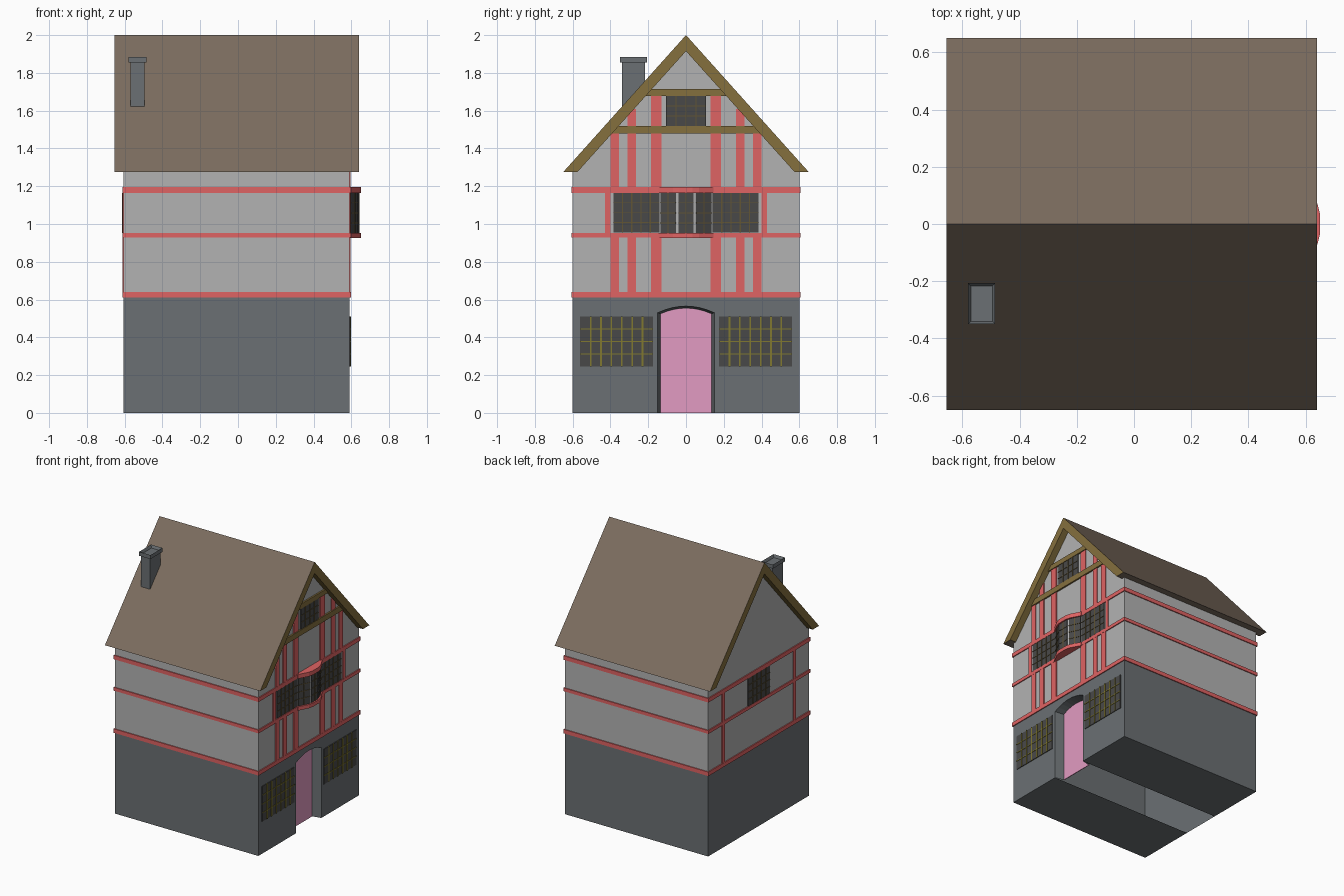
import bpy, bmesh, math
from mathutils import Vector

if "Cube" in bpy.data.objects:
    bpy.data.objects.remove(bpy.data.objects["Cube"])


def mat(name, r, g, b):
    m = bpy.data.materials.new(name)
    m.diffuse_color = (r, g, b, 1)
    m.use_nodes = True
    m.node_tree.nodes["Principled BSDF"].inputs["Base Color"].default_value = m.diffuse_color
    return m


STONE = mat("grey stone", .146, .162, .172)
PLASTER = mat("pale plaster", .45, .45, .45)
BEAM = mat("red timber", .74, .125, .125)
ROOF = mat("brown thatch", .20, .152, .114)
GOLD = mat("ochre timber", .235, .16, .048)
DOOR = mat("pink door", .76, .33, .54)
GLASS = mat("dark glass", .066, .066, .066)
OLIVE = mat("olive lead", .22, .19, .03)
BRONZE = mat("dark bronze lead", .12, .09, .035)

XF, XB, W = .59, -.605, .6       # facade plane, back plane, half width
TOP = .612                       # top of stone storey


def finish(name, bm, mats, rule=None):
    bmesh.ops.recalc_face_normals(bm, faces=bm.faces)
    bm.normal_update()
    if rule:
        for f in bm.faces:
            f.material_index = rule(f)
    me = bpy.data.meshes.new(name)
    bm.to_mesh(me)
    bm.free()
    for m in mats:
        me.materials.append(m)
    ob = bpy.data.objects.new(name, me)
    bpy.context.collection.objects.link(ob)
    return ob


def extrude_points(bm, pts, vec):
    a = [bm.verts.new(p) for p in pts]
    b = [bm.verts.new(Vector(p) + Vector(vec)) for p in pts]
    bm.faces.new(a)
    bm.faces.new(b[::-1])
    n = len(a)
    for i in range(n):
        j = (i + 1) % n
        bm.faces.new((a[i], b[i], b[j], a[j]))


def add_box(bm, x0, x1, y0, y1, z0, z1):
    extrude_points(bm, [(x0, y0, z0), (x1, y0, z0), (x1, y1, z0), (x0, y1, z0)], (0, 0, z1 - z0))


def boxes(name, items, m):
    bm = bmesh.new()
    for b in items:
        add_box(bm, *b)
    return finish(name, bm, [m])


def gable_prism(name, profile, x0, x1, mats, rule=None):
    bm = bmesh.new()
    extrude_points(bm, [(x0, y, z) for y, z in profile], (x1 - x0, 0, 0))
    return finish(name, bm, mats, rule)


def plan_prism(name, outline, z0, z1, m):
    bm = bmesh.new()
    extrude_points(bm, [(x, y, z0) for x, y in outline], (0, 0, z1 - z0))
    return finish(name, bm, [m])


def window(name, p, q, z0, z1, cols, rows, lead, bar=.007):
    """Glass plate with lead bars standing on the plan segment p-q."""
    p, q = Vector((*p, 0)), Vector((*q, 0))
    d = (q - p).normalized()
    n = Vector((d.y, -d.x, 0))
    length, h = (q - p).length, bar / 2

    def place(bm):
        for v in bm.verts:
            v.co = p + d * v.co.x + n * v.co.y + Vector((0, 0, v.co.z))

    bm = bmesh.new()
    add_box(bm, 0, length, -.004, .005, z0, z1)
    place(bm)
    finish(name + "_glass", bm, [GLASS])
    bm = bmesh.new()
    for i in range(1, cols):
        u = length * i / cols
        add_box(bm, u - h, u + h, 0, .009, z0, z1)
    for i in range(1, rows):
        z = z0 + (z1 - z0) * i / rows
        add_box(bm, 0, length, 0, .008, z - h * .7, z + h * .7)
    place(bm)
    finish(name + "_lead", bm, [lead])


# stone storey: open shell with a splayed, arched door recess
def arch(x, half, spring, rise):
    pts = [(x, -half, 0)]
    for i in range(9):
        t = -1 + i / 4
        pts.append((x, t * half, spring + rise * (1 - t * t)))
    return pts + [(x, half, 0)]


bm = bmesh.new()
V = lambda *c: bm.verts.new(c)
outer = [bm.verts.new(p) for p in arch(XF, .15, .53, .035)]
inner = [bm.verts.new(p) for p in arch(XF - .07, .135, .525, .03)]
f0, f1, f2, f3 = V(XF, -W, 0), V(XF, W, 0), V(XF, W, TOP), V(XF, -W, TOP)
b0, b1, b2, b3 = V(XB, -W, 0), V(XB, W, 0), V(XB, W, TOP), V(XB, -W, TOP)
s0, s1 = V(XB, -.15, 0), V(XB, .15, 0)
bm.faces.new([f0] + outer + [f1, f2, f3])
for i in range(len(outer) - 1):
    bm.faces.new((outer[i], outer[i + 1], inner[i + 1], inner[i]))
door_face = bm.faces.new(inner)
bm.faces.new((f1, b1, b2, f2))
bm.faces.new((f0, f3, b3, b0))
bm.faces.new((b0, b3, b2, b1, s1, s0))
bm.faces.new((f3, f2, b2, b3))
bm.faces.new((f0, b0, s0, outer[0]))
bm.faces.new((f1, outer[-1], s1, b1))
finish("stone_storey", bm, [STONE])

# door leaf
bm = bmesh.new()
extrude_points(bm, arch(XF - .072, .134, .524, .03), (.006, 0, 0))
finish("door", bm, [DOOR])

# plaster upper storeys with both gables
gable_prism("plaster_walls", [(-W, TOP), (W, TOP), (W, 1.28), (0, 1.95), (-W, 1.28)], XB, XF, [PLASTER])


# roof: brown slopes, ochre verges and soffits
def roof_rule(f):
    return 0 if f.normal.z > .1 or f.normal.z < -.9 else 1


gable_prism("roof", [(-.65, 1.275), (0, 2), (.65, 1.275), (.575, 1.275), (0, 1.915), (-.575, 1.275)],
            -.655, .64, [ROOF, GOLD], roof_rule)

# red beams running round the house
P = .007
for name, z0, z1 in (("lower", .61, .64), ("middle", .928, .953), ("upper", 1.165, 1.195)):
    boxes(name + "_ring_beam", [(XB - P, XF + P, -W - P, W + P, z0, z1)], BEAM)

# red posts on the facade, mirrored left and right
posts = []
for s in (-1, 1):
    for a, b, top in ((.354, .40, 1.49), (.265, .31, 1.61), (.13, .185, 1.69)):
        y0, y1 = sorted((s * a, s * b))
        posts.append((XF - .01, XF + .006, y0, y1, .63, .935))
        posts.append((XF - .01, XF + .006, y0, y1, 1.185, top))
    y0, y1 = sorted((s * .40, s * .43))
    posts.append((XF - .01, XF + .006, y0, y1, .945, 1.175))
boxes("facade_posts", posts, BEAM)

# red posts on the back wall
boxes("back_posts", [(XB - .006, XB + .01, y - .015, y + .015, .63, 1.175) for y in (-.425, .425)], BEAM)

# ochre gable beams
boxes("gable_beams", [(XF - .01, XF + .012, -.40, .40, 1.478, 1.52),
                      (XF - .01, XF + .012, -.23, .23, 1.677, 1.714)], GOLD)

# bay window: body, sill, hood
bay = [(XF, -.14), (.635, -.045), (.635, .045), (XF, .14)]
hood = [(XF, -.145), (.602, -.145), (.641, -.07), (.65, -.035), (.65, .035), (.641, .07), (.602, .145), (XF, .145)]
plan_prism("bay_body", bay, .94, 1.18, PLASTER)
plan_prism("bay_sill", hood, .925, .953, BEAM)
plan_prism("bay_hood", hood, 1.165, 1.197, BEAM)
for i in range(3):
    p, q = Vector(bay[i]), Vector(bay[i + 1])
    window("bay_window_%d" % i, p.lerp(q, .07), p.lerp(q, .93), .953, 1.165, 2, 4, BRONZE, .006)

# flat windows
for side, s in (("left", -1), ("right", 1)):
    y0, y1 = sorted((s * .14, s * .385))
    window(side + "_first_floor_window", (XF, y0), (XF, y1), .955, 1.165, 5, 4, BRONZE, .006)
    y0, y1 = sorted((s * .175, s * .56))
    window(side + "_ground_window", (XF, y0), (XF, y1), .245, .51, 7, 4, OLIVE, .009)
window("attic_window", (XF + .003, -.105), (XF + .003, .105), 1.52, 1.677, 4, 3, BRONZE, .006)
window("back_window", (XB, .13), (XB, -.13), .953, 1.165, 5, 4, BRONZE, .006)

# chimney stack and hollow cap
boxes("chimney_stack", [(-.57, -.495, -.34, -.217, 1.5, 1.858)], STONE)
bm = bmesh.new()
add_box(bm, -.58, -.485, -.35, -.207, 1.855, 1.885)
bmesh.ops.recalc_face_normals(bm, faces=bm.faces)
bm.normal_update()
top = [f for f in bm.faces if f.normal.z > .9]
bmesh.ops.inset_region(bm, faces=top, thickness=.014, depth=0)
bmesh.ops.translate(bm, verts=list({v for f in top for v in f.verts}), vec=(0, 0, -.02))
finish("chimney_cap", bm, [STONE])
